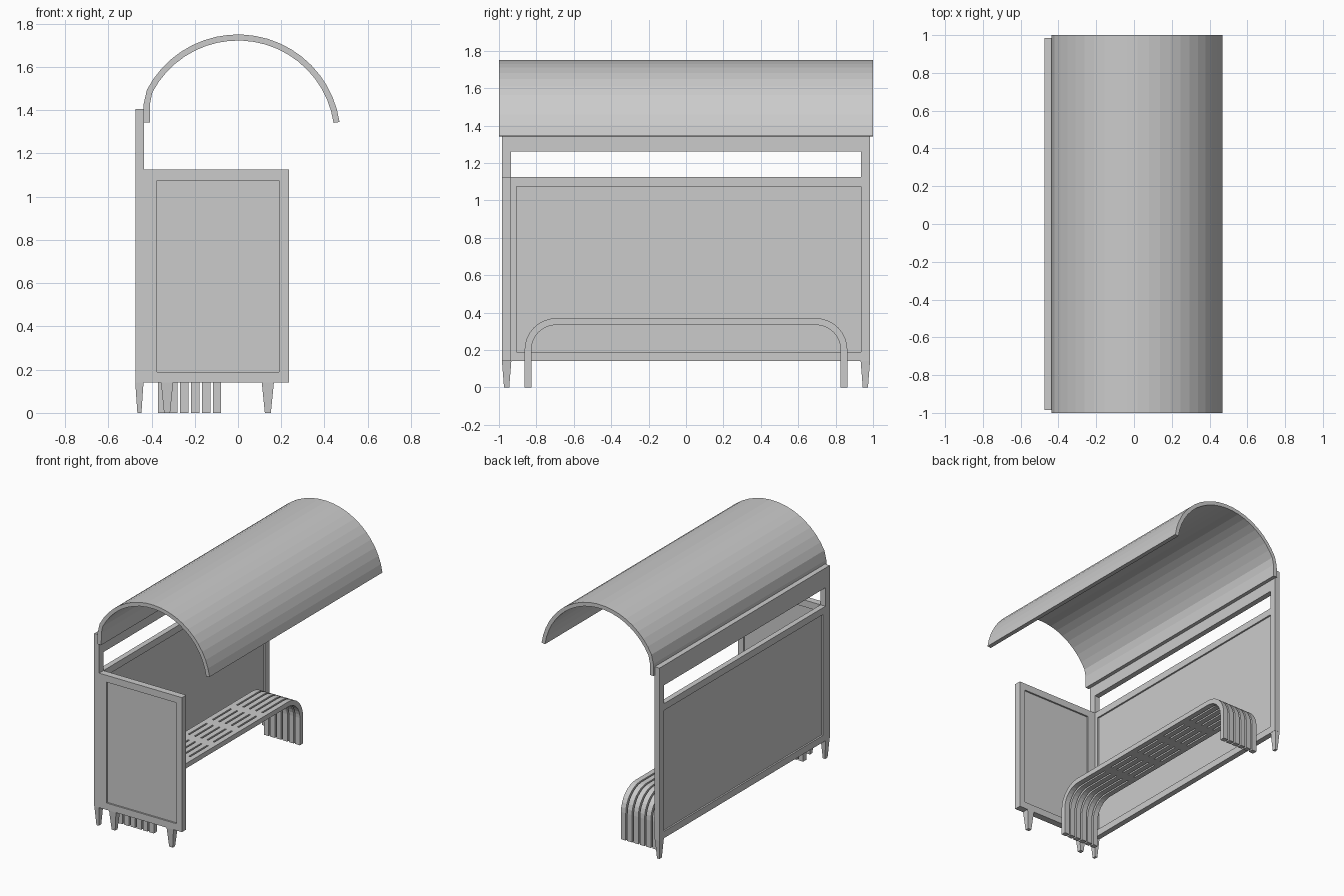
import bpy, bmesh
from math import sin, cos, radians

if "Cube" in bpy.data.objects:
    bpy.data.objects.remove(bpy.data.objects["Cube"])


def make(name, verts, faces):
    me = bpy.data.meshes.new(name)
    me.from_pydata(verts, [], faces)
    bm = bmesh.new()
    bm.from_mesh(me)
    bmesh.ops.recalc_face_normals(bm, faces=bm.faces)
    bm.to_mesh(me)
    bm.free()
    ob = bpy.data.objects.new(name, me)
    bpy.context.collection.objects.link(ob)
    return ob


def loft(name, a, b):
    """Solid between two matching closed rings."""
    n = len(a)
    sides = [(i, (i + 1) % n, n + (i + 1) % n, n + i) for i in range(n)]
    return make(name, a + b, sides + [tuple(range(n)), tuple(range(n, 2 * n))])


def rect(x0, x1, y0, y1, z):
    return [(x0, y0, z), (x1, y0, z), (x1, y1, z), (x0, y1, z)]


def box(name, x0, x1, y0, y1, z0, z1):
    return loft(name, rect(x0, x1, y0, y1, z0), rect(x0, x1, y0, y1, z1))


def strip(name, outer, inner, place):
    """Bent sheet: quads between outer and inner paths, extruded via place(p, side)."""
    n = len(outer)
    pts = outer + inner
    verts = [place(p, s) for s in (0, 1) for p in pts]
    m = 2 * n
    faces = [(0, n, m + n, m), (n - 1, m - 1, 2 * m - 1, m + n - 1)]
    for i in range(n - 1):
        o, k = i, n + i
        faces += [(o, o + 1, k + 1, k), (m + o, m + o + 1, m + k + 1, m + k),
                  (o, o + 1, m + o + 1, m + o), (k, k + 1, m + k + 1, m + k)]
    return make(name, verts, faces)


def cut(ob, *dims):
    c = box("cutter", *dims)
    c.hide_render = True
    mod = ob.modifiers.new("cut", 'BOOLEAN')
    mod.operation, mod.solver, mod.object = 'DIFFERENCE', 'EXACT', c
    bpy.context.view_layer.objects.active = ob
    bpy.ops.object.modifier_apply(modifier=mod.name)
    bpy.data.objects.remove(c)


# Back wall with a window strip and a recessed panel on both faces
D = 0.012
wall = box("back_wall", -0.475, -0.435, -0.985, 0.985, 0.14, 1.405)
cut(wall, -0.6, -0.3, -0.935, 0.935, 1.125, 1.26)
cut(wall, -0.6, -0.475 + D, -0.905, 0.935, 0.19, 1.075)
cut(wall, -0.435 - D, -0.3, -0.905, 0.935, 0.19, 1.075)

# Side wall, also recessed on both faces
side = box("side_wall", -0.435, 0.235, -0.985, -0.935, 0.14, 1.125)
cut(side, -0.375, 0.19, -1.1, -0.985 + D, 0.19, 1.075)
cut(side, -0.375, 0.19, -0.935 - D, -0.8, 0.19, 1.075)

# Tapered legs: x, y, half width in x at the top
for i, (x, y, h) in enumerate([(-0.456, -0.959, 0.019), (-0.456, 0.959, 0.019),
                               (-0.328, -0.959, 0.028), (0.138, -0.959, 0.028)]):
    t, w, v = h * 0.5, 0.025, 0.014
    loft(f"leg_{i + 1}", rect(x - t, x + t, y - v, y + v, 0),
         rect(x - h, x + h, y - w, y + w, 0.14))

# Barrel roof with a straight flange against the wall
N, R, T, CZ = 20, 0.475, 0.028, 1.275
angs = [radians(8.5 + (152.4 - 8.5) * i / N) for i in range(N + 1)]
outer = [(R * cos(a), CZ + R * sin(a)) for a in angs] + [(-0.436, 1.43), (-0.438, 1.343)]
inner = [((R - T) * cos(a), CZ + (R - T) * sin(a)) for a in angs] + [(-0.407, 1.43), (-0.408, 1.343)]
strip("roof", outer, inner, lambda p, s: (p[0], (-1, 1)[s], p[1]))


# Bench: six bent slats joined by short bridges
def bench_path(r):
    half = [(0.693 + r * cos(radians(a)), 0.20 + r * sin(radians(a)))
            for a in [90 * i / 8 for i in range(9)]]
    right = [(0.693 + r, 0.0)] + half
    return right + [(-y, z) for y, z in reversed(right)]


PITCH, WIDTH = 0.0508, 0.0385
for i in range(6):
    x0 = -0.37 + PITCH * i
    strip(f"bench_slat_{i + 1}", bench_path(0.17), bench_path(0.134),
          lambda p, s: (x0 + WIDTH * s, p[0], p[1]))
    if i < 5:
        for j, y in enumerate((-0.42, -0.14, 0.14, 0.42)):
            box(f"bench_bridge_{i + 1}_{j + 1}", x0 + WIDTH, x0 + PITCH,
                y - 0.035, y + 0.035, 0.334, 0.37)
